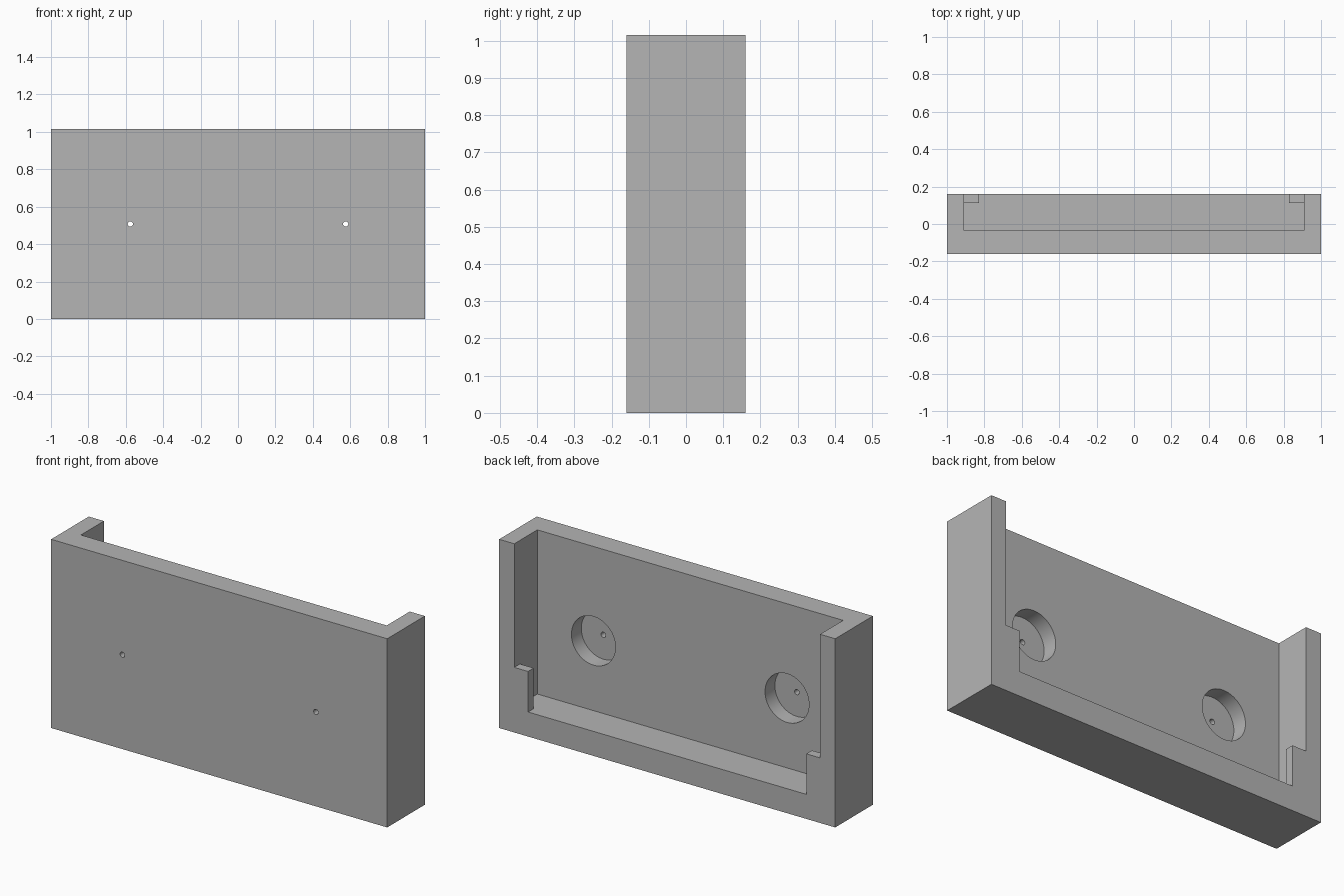
import bpy
from math import pi, radians

if "Cube" in bpy.data.objects:
    bpy.data.objects.remove(bpy.data.objects["Cube"], do_unlink=True)

W, D, H = 1.0, 0.16, 1.015             # half width, half depth, height
INNER, FLOOR, PANEL = 0.91, 0.132, -0.036
HOLE_X, HOLE_Z = 0.576, H / 2

grey = bpy.data.materials.new("plain grey")
grey.use_nodes = True
grey.diffuse_color = (0.46, 0.46, 0.46, 1)
grey.node_tree.nodes["Principled BSDF"].inputs["Base Color"].default_value = grey.diffuse_color


def box(name, x, y, z):
    """Box between the given (low, high) pairs."""
    spans = (x, y, z)
    bpy.ops.mesh.primitive_cube_add(size=1, location=[(a + b) / 2 for a, b in spans])
    ob = bpy.context.object
    ob.name = name
    ob.scale = [b - a for a, b in spans]
    bpy.ops.object.transform_apply(location=True, rotation=False, scale=True)
    ob.data.materials.append(grey)
    return ob


def rod(name, x, y, radius, sides):
    """Cylinder lying along y at hole height."""
    bpy.ops.mesh.primitive_cylinder_add(
        vertices=sides, radius=radius, depth=y[1] - y[0],
        location=(x, sum(y) / 2, HOLE_Z), rotation=(pi / 2, 0, 0))
    ob = bpy.context.object
    ob.name = name
    ob.data.materials.append(grey)
    return ob


def cut(target, cutter):
    cutter.hide_render = True
    mod = target.modifiers.new("cut", "BOOLEAN")
    mod.operation = "DIFFERENCE"
    mod.solver = "EXACT"
    mod.object = cutter
    bpy.context.view_layer.objects.active = target
    bpy.ops.object.modifier_apply(modifier=mod.name)
    bpy.data.objects.remove(cutter, do_unlink=True)


# Tray body, open at the back and top
body = box("tray_body", (-W, W), (-D, D), (0, H))
cut(body, box("cavity_cutter", (-INNER, INNER), (PANEL, D + 0.1), (FLOOR, H + 0.1)))

# Round pockets with a small hole through the front panel
for side in (-1, 1):
    cut(body, rod("pocket_cutter", side * HOLE_X, (-0.12, 0.05), 0.131, 64))
    cut(body, rod("hole_cutter", side * HOLE_X, (-0.3, 0.0), 0.014, 24))

bpy.ops.object.select_all(action="DESELECT")
body.select_set(True)
bpy.context.view_layer.objects.active = body
bpy.ops.object.shade_smooth_by_angle(angle=radians(30))

# Retaining tabs in the lower back corners
for name, side in (("left_tab", 1), ("right_tab", -1)):
    box(name, sorted((side * 0.828, side * INNER)), (0.112, D), (FLOOR, 0.35))
